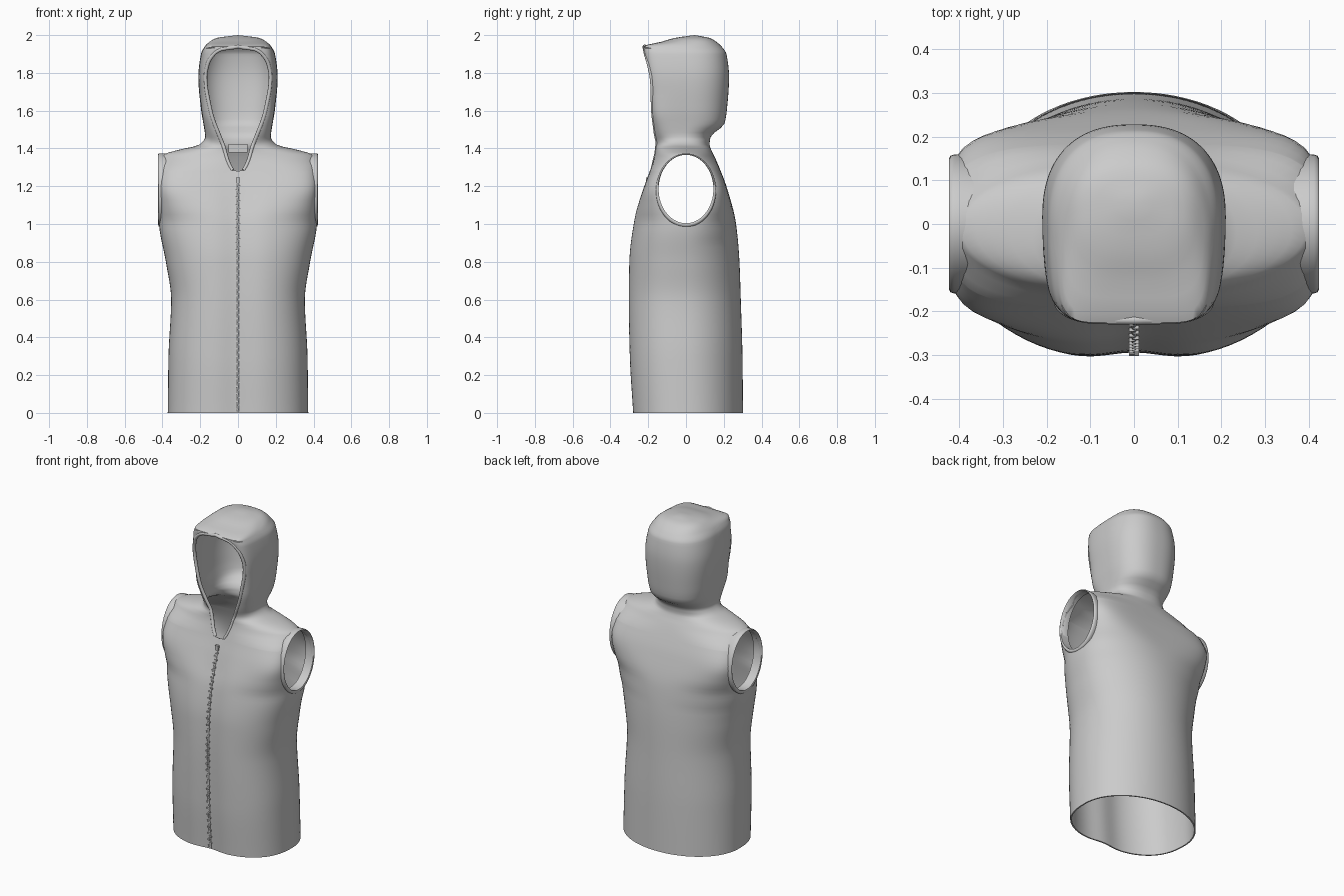
import bpy, bmesh, math
from mathutils import Vector

if "Cube" in bpy.data.objects:
    bpy.data.objects.remove(bpy.data.objects["Cube"])

# Silhouette: z, half width, front y, back y
OUTLINE = [
    (0, .372, -.29, .302), (.3, .368, -.308, .299), (.6, .354, -.314, .29),
    (.8, .382, -.31, .283), (1, .418, -.285, .265), (1.2, .424, -.222, .214),
    (1.28, .422, -.193, .184), (1.36, .41, -.17, .15), (1.39, .325, -.165, .135),
    (1.42, .205, -.166, .125), (1.46, .174, -.173, .13), (1.53, .183, -.18, .203),
    (1.6, .195, -.187, .216), (1.78, .21, -.205, .228), (1.9, .196, -.221, .214),
    (1.94, .176, -.226, .188), (1.965, .15, -.13, .16), (1.985, .113, -.06, .125),
    (2, 0, .045, .045)]
# Squareness of the section, and half width of the face opening, by height
SQUARE = [(0, 2.5), (1, 2.5), (1.1, 3.4), (1.2, 5), (1.28, 4), (1.36, 2), (1.42, 2.2),
          (1.5, 4), (1.6, 7), (1.94, 8), (1.965, 4), (2, 2.2)]
OPENING = [(0, 0), (1.28, 0), (1.285, .03), (1.42, .08), (1.6, .145), (1.78, .17),
           (1.85, .158), (1.9, .128), (1.925, .09), (1.94, 0), (2, 0)]


def interp(keys, c, z):
    """Smooth monotone interpolation of column c."""
    k = 0
    while k < len(keys) - 2 and z > keys[k + 1][0]:
        k += 1

    def sec(i):
        return (keys[i + 1][c] - keys[i][c]) / (keys[i + 1][0] - keys[i][0])

    def slope(i):
        if i == 0 or i == len(keys) - 1:
            return sec(min(i, len(keys) - 2))
        a, b = sec(i - 1), sec(i)
        return 2 * a * b / (a + b) if a * b > 0 else 0
    h = keys[k + 1][0] - keys[k][0]
    t = (z - keys[k][0]) / h
    p, q, m, n = keys[k][c], keys[k + 1][c], slope(k) * h, slope(k + 1) * h
    return p + m * t + (3 * (q - p) - 2 * m - n) * t * t + (2 * (p - q) + m + n) * t ** 3


def clamp(v):
    return min(1, max(0, v))


def half_ring(z, count=44):
    """Points from the front opening edge round to the centre back, evenly spaced."""
    w, yf, yb = (interp(OUTLINE, c, z) for c in (1, 2, 3))
    w, yc = max(w, 0), (yf + yb) / 2
    nf = interp(SQUARE, 1, z)
    nb = min(nf, 2.4) if z > 1.4 else nf * (.82 + .18 * clamp((z - .9) / .2))
    taper = .1 * clamp((z - 1.5) / .2)  # hood narrows toward the face
    o = max(0, interp(OPENING, 1, z)) / (1 - taper)
    t0 = math.asin(min(1, (o / w) ** (nf / 2))) if w > 0 and o > 1e-6 else 0
    raw = []
    for i in range(301):
        t = t0 + (math.pi - t0) * i / 300
        s, c = max(0, math.sin(t)), math.cos(t)
        x = w * s ** (2 / (nf if c > 0 else nb))
        if c > 0:
            front = c ** (2 / nf)
            x *= 1 - taper * front ** 2
            # shallow valley along the zip
            y = yc + (yf - yc) * front + .02 * math.exp(-(x / .09) ** 2) * clamp((1.4 - z) / .3)
        else:
            y = yc + (yb - yc) * (-c) ** (2 / nb)
        raw.append(Vector((x, y, z)))
    raw[-1].x = 0
    if o < 1e-6:
        raw[0].x = 0
    acc = [0]
    for a, b in zip(raw, raw[1:]):
        acc.append(acc[-1] + (b - a).length)
    pts, k = [], 0
    for j in range(count + 1):
        d = acc[-1] * j / count
        while k < 299 and acc[k + 1] < d:
            k += 1
        f = (d - acc[k]) / max(acc[k + 1] - acc[k], 1e-9)
        pts.append(raw[k].lerp(raw[k + 1], min(1, f)))
    return pts


def make_object(name, bm):
    me = bpy.data.meshes.new(name)
    bm.to_mesh(me)
    bm.free()
    ob = bpy.data.objects.new(name, me)
    bpy.context.collection.objects.link(ob)
    return ob


def finish(ob, angle=40):
    bpy.ops.object.select_all(action='DESELECT')
    ob.select_set(True)
    bpy.context.view_layer.objects.active = ob
    bpy.ops.object.convert(target='MESH')
    bpy.ops.object.shade_smooth_by_angle(angle=math.radians(angle))


def tube(name, pts, radius):
    cu = bpy.data.curves.new(name, 'CURVE')
    cu.dimensions = '3D'
    cu.bevel_depth, cu.bevel_resolution, cu.use_fill_caps = radius, 3, True
    sp = cu.splines.new('POLY')
    sp.points.add(len(pts) - 1)
    for p, q in zip(sp.points, pts):
        p.co = (*q, 1)
    ob = bpy.data.objects.new(name, cu)
    bpy.context.collection.objects.link(ob)
    finish(ob)


def add_box(bm, centre, size):
    for v in bmesh.ops.create_cube(bm, size=1)['verts']:
        v.co = Vector([v.co[i] * size[i] + centre[i] for i in range(3)])


# Body and hood: one lofted half, mirrored and thickened inward
stops = sorted({k[0] for k in OUTLINE + OPENING})
levels = []
for a, b in zip(stops, stops[1:]):
    steps = max(3, round((b - a) / .025))
    levels += [a + (b - a) * i / steps for i in range(steps)]
levels.append(2)
bm = bmesh.new()
grid = [[bm.verts.new(p) for p in half_ring(z)] for z in levels]
for r, s in zip(grid, grid[1:]):
    for j in range(len(r) - 1):
        bm.faces.new((r[j], r[j + 1], s[j + 1], s[j]))
bmesh.ops.remove_doubles(bm, verts=bm.verts, dist=1e-5)
vest = make_object("vest_body_and_hood", bm)
mirror = vest.modifiers.new("mirror", 'MIRROR')
mirror.merge_threshold = .0005
shell = vest.modifiers.new("thickness", 'SOLIDIFY')
shell.thickness, shell.offset = .008, -1

# Armholes: elliptical cutters through each side
ARM_Z, ARM_Y, ARM_R = 1.185, .145, .181
cutters = []
for side in (-1, 1):
    bpy.ops.mesh.primitive_cylinder_add(vertices=64, radius=1, depth=.3,
                                        location=(side * .5, 0, ARM_Z), rotation=(0, math.pi / 2, 0))
    cut = bpy.context.object
    cut.name = "armhole_cutter"
    cut.scale = (ARM_R, ARM_Y, 1)
    cut.hide_render = True
    cutters.append(cut)
    mod = vest.modifiers.new("armhole", 'BOOLEAN')
    mod.object, mod.operation, mod.solver = cut, 'DIFFERENCE', 'EXACT'
finish(vest)
for cut in cutters:
    bpy.data.objects.remove(cut)

# Armhole bands: rounded oval cuffs, profile given as (x, outward growth)
BAND = [(.365, .008), (.395, .013), (.412, .014), (.42, .011), (.423, .005), (.42, 0), (.365, 0)]
for side, label in ((-1, "left"), (1, "right")):
    bm = bmesh.new()
    loops = []
    for x, g in BAND:
        ring = []
        for i in range(64):
            a = math.tau * i / 64
            # the band is wider below the arm than over the shoulder
            grow = g * (1 - .45 * math.sin(a))
            ring.append(bm.verts.new((side * x, (ARM_Y + grow) * math.cos(a),
                                      ARM_Z + (ARM_R + grow) * math.sin(a))))
        loops.append(ring)
    for r, s in zip(loops, loops[1:] + loops[:1]):
        for i in range(64):
            bm.faces.new((r[i - 1], r[i], s[i], s[i - 1]))
    bmesh.ops.recalc_face_normals(bm, faces=bm.faces)
    finish(make_object("armhole_band_" + label, bm), 60)

# Rolled rim round the face opening
rim = [half_ring(z)[0] + Vector((0, .006, 0)) for z in levels if 1.284 < z < 1.9401]
rim += [Vector((-p.x, p.y, p.z)) for p in reversed(rim[:-1])]
tube("hood_rim", rim, .01)

# Zip: tape, alternating teeth and slider
tube("zip_tape", [half_ring(.007 + 1.23 * i / 50)[0] for i in range(51)], .006)
bm = bmesh.new()
for i in range(60):
    z = .02 + i * .02
    add_box(bm, (.005 if i % 2 else -.005, half_ring(z)[0].y - .004, z), (.014, .008, .009))
make_object("zip_teeth", bm)
bm = bmesh.new()
add_box(bm, (0, half_ring(1.23)[0].y - .006, 1.23), (.022, .014, .03))
make_object("zip_slider", bm)

# Label inside the back of the neck
bm = bmesh.new()
add_box(bm, (0, .108, 1.40), (.1, .006, .045))
make_object("neck_label", bm)
